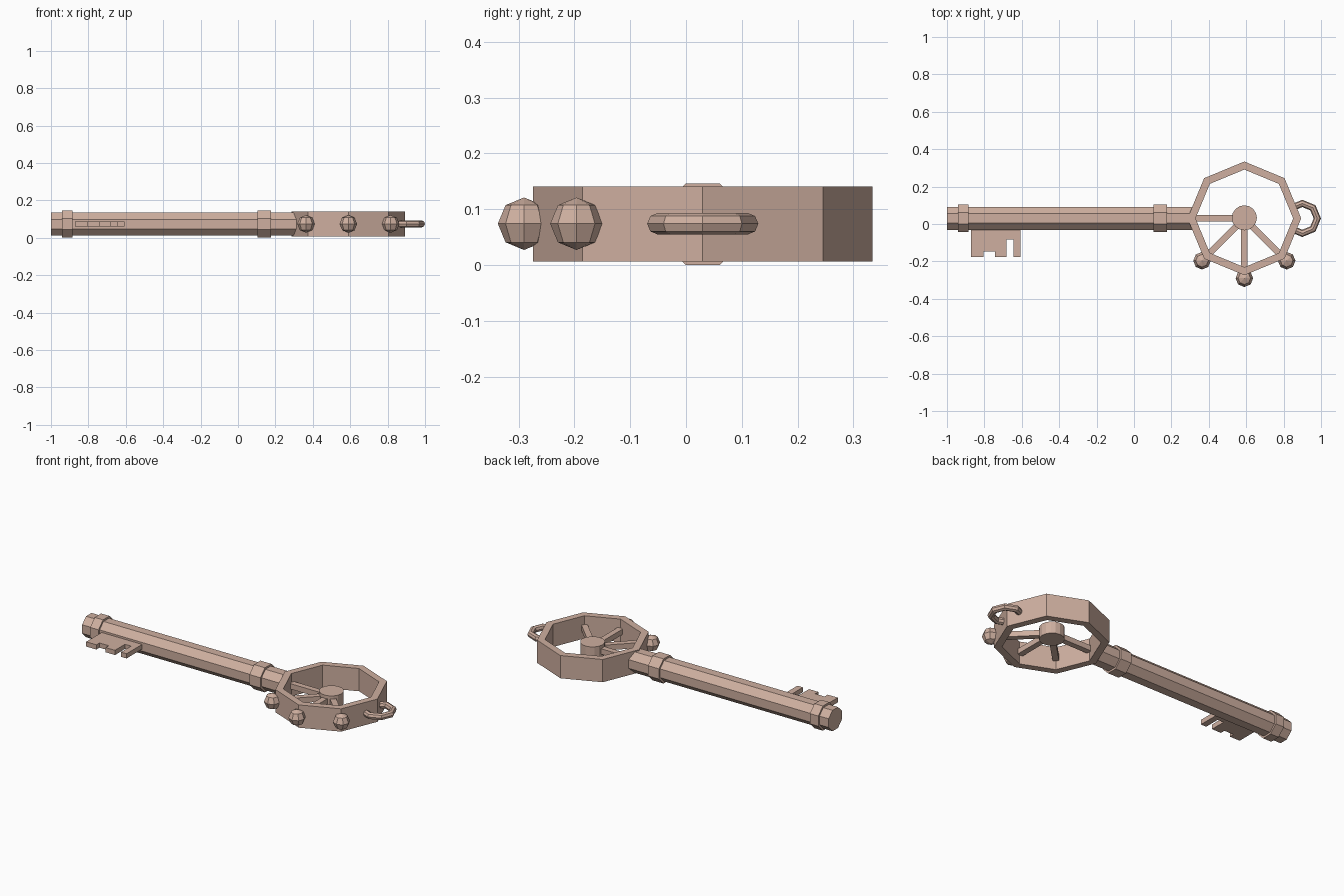
import bpy, bmesh
from math import cos, sin, pi, radians
from mathutils import Matrix, Vector

if "Cube" in bpy.data.objects:
    bpy.data.objects.remove(bpy.data.objects["Cube"])

ZC, YC, RX = 0.073, 0.03, 0.59      # mid height, key axis, centre of the bow

mat = bpy.data.materials.new("dusty copper")
mat.diffuse_color = (0.62, 0.43, 0.35, 1)
mat.use_nodes = True
mat.node_tree.nodes["Principled BSDF"].inputs["Base Color"].default_value = mat.diffuse_color


def make(name, bm):
    bmesh.ops.recalc_face_normals(bm, faces=bm.faces)
    mesh = bpy.data.meshes.new(name)
    bm.to_mesh(mesh)
    bm.free()
    mesh.materials.append(mat)
    ob = bpy.data.objects.new(name, mesh)
    bpy.context.collection.objects.link(ob)
    return ob


def rod(name, x0, x1, apothem):
    """Octagonal rod along x with flat sides up and down."""
    bm = bmesh.new()
    r = apothem / cos(pi / 8)
    m = (Matrix.Translation(((x0 + x1) / 2, YC, ZC))
         @ Matrix.Rotation(pi / 2, 4, 'Y') @ Matrix.Rotation(pi / 8, 4, 'Z'))
    bmesh.ops.create_cone(bm, cap_ends=True, segments=8, radius1=r, radius2=r,
                          depth=x1 - x0, matrix=m)
    return make(name, bm)


def sweep_ring(name, centre, path_angles, profile, closed):
    """Sweep a (radius, z) profile around a vertical axis."""
    bm = bmesh.new()
    loops = [[bm.verts.new((centre[0] + r * cos(a), centre[1] + r * sin(a), z))
              for r, z in profile] for a in path_angles]
    n = len(profile)
    pairs = list(zip(loops, loops[1:]))
    if closed:
        pairs.append((loops[-1], loops[0]))
    for a, b in pairs:
        for i in range(n):
            j = (i + 1) % n
            bm.faces.new((a[i], a[j], b[j], b[i]))
    if not closed:
        bm.faces.new(loops[0])
        bm.faces.new(loops[-1])
    return make(name, bm)


# Shaft and its two collars
rod("shaft", -1.0, 0.315, 0.062)
rod("tip_collar", -0.94, -0.885, 0.073)
rod("bow_collar", 0.105, 0.177, 0.073)

# Toothed bit below the tip
outline = [(-0.872, 0.0), (-0.872, -0.177), (-0.805, -0.177), (-0.805, -0.148),
           (-0.744, -0.148), (-0.744, -0.177), (-0.683, -0.177), (-0.683, -0.083),
           (-0.643, -0.083), (-0.643, -0.177), (-0.607, -0.177), (-0.607, 0.0)]
bm = bmesh.new()
face = bm.faces.new([bm.verts.new((x, y, ZC - 0.014)) for x, y in outline])
ext = bmesh.ops.extrude_face_region(bm, geom=[face])
bmesh.ops.translate(bm, vec=(0, 0, 0.028),
                    verts=[v for v in ext["geom"] if isinstance(v, bmesh.types.BMVert)])
make("bit", bm)

# Octagonal bow
sweep_ring("bow", (RX, YC), [i * pi / 4 for i in range(8)],
           [(0.304, 0.006), (0.304, 0.141), (0.261, 0.141), (0.261, 0.006)], True)

# Hub in the middle of the bow
bm = bmesh.new()
bmesh.ops.create_cone(bm, cap_ends=True, segments=16, radius1=0.067, radius2=0.067,
                      depth=0.07, matrix=Matrix.Translation((RX, YC + 0.003, ZC)))
make("hub", bm)

# Four spokes
for deg in (180, 225, 270, 315):
    bm = bmesh.new()
    m = (Matrix.Translation((RX, YC, ZC)) @ Matrix.Rotation(radians(deg), 4, 'Z')
         @ Matrix.Translation((0.155, 0, 0)) @ Matrix.Diagonal((0.23, 0.034, 0.032, 1)))
    bmesh.ops.create_cube(bm, size=1, matrix=m)
    make("spoke_%d" % deg, bm)

# Three faceted beads on the outer corners
for deg in (225, 270, 315):
    bm = bmesh.new()
    p = Vector((RX + 0.32 * cos(radians(deg)), YC + 0.32 * sin(radians(deg)), ZC + 0.001))
    bmesh.ops.create_uvsphere(bm, u_segments=8, v_segments=4, radius=0.047,
                              matrix=Matrix.Translation(p))
    make("bead_%d" % deg, bm)

# Hanging loop, open where it enters the bow
tube = [(0.08 + 0.0195 * cos(i * pi / 4), ZC + 0.001 + 0.0195 * sin(i * pi / 4))
        for i in range(8)]
sweep_ring("hanging_loop", (0.9, YC), [radians(d) for d in range(-135, 136, 45)],
           tube, False)
